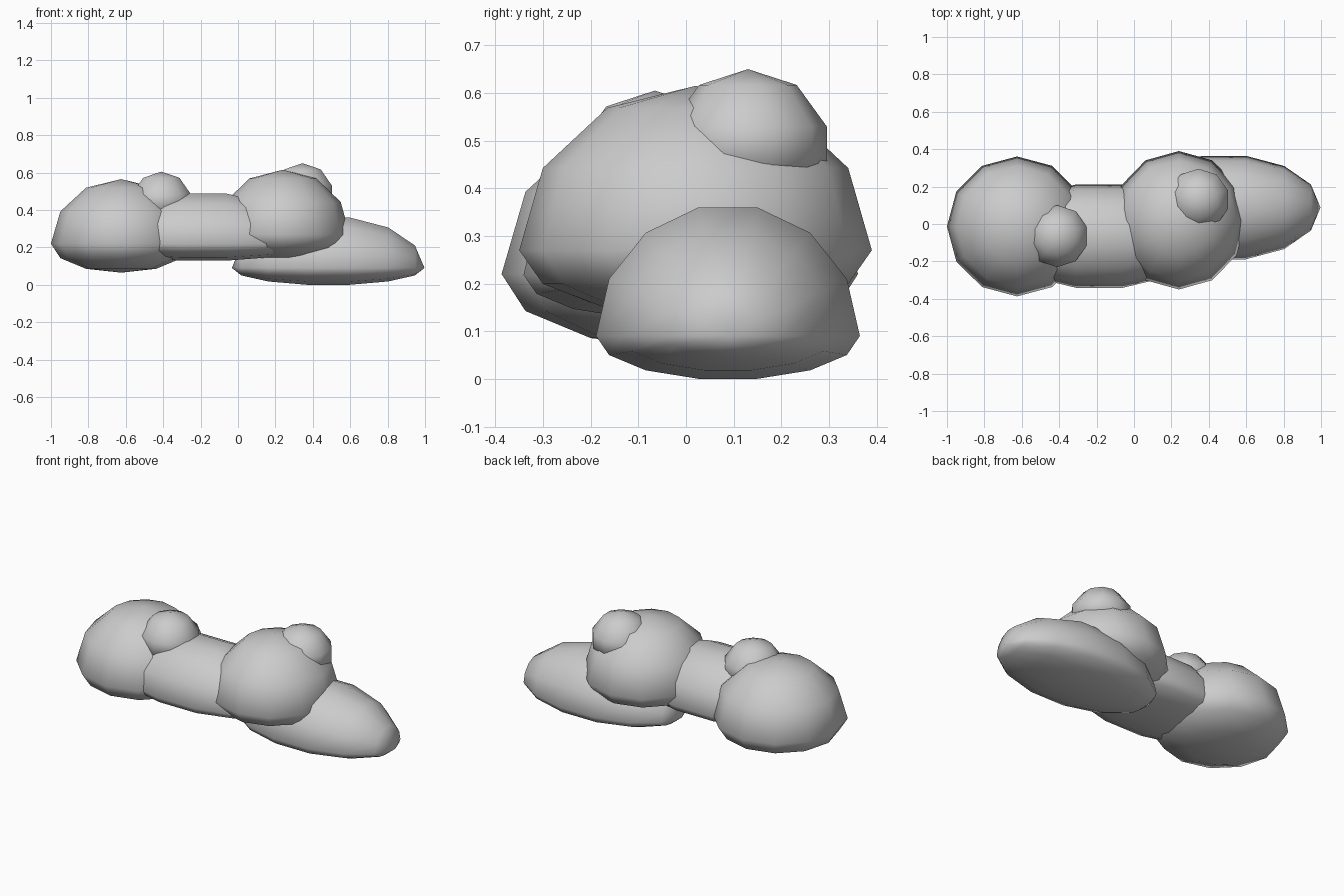
import bpy, bmesh, math
from mathutils import Matrix

if "Cube" in bpy.data.objects:
    bpy.data.objects.remove(bpy.data.objects["Cube"])


def lump(name, centre, radii, lower, segments, axis="Z"):
    """Low-poly ellipsoid whose lower half is squashed to depth factor `lower`."""
    bm = bmesh.new()
    bmesh.ops.create_uvsphere(bm, u_segments=segments, v_segments=segments // 2, radius=1)
    if axis == "X":
        bmesh.ops.rotate(bm, verts=bm.verts, matrix=Matrix.Rotation(math.pi / 2, 3, "Y"))
    for v in bm.verts:
        v.co.x *= radii[0]
        v.co.y *= radii[1]
        v.co.z *= radii[2] * (lower if v.co.z < 0 else 1)
    for f in bm.faces:
        f.smooth = True
    mesh = bpy.data.meshes.new(name)
    bm.to_mesh(mesh)
    bm.free()
    obj = bpy.data.objects.new(name, mesh)
    obj.location = centre
    bpy.context.collection.objects.link(obj)
    return obj


# Large rounded masses
lump("left_mound", (-0.625, -0.013, 0.22), (0.375, 0.374, 0.345), 0.45, 12)
lump("right_mound", (0.24, 0.02, 0.27), (0.357, 0.37, 0.345), 0.41, 12)

# Long lying masses, poles along x
lump("middle_bridge", (-0.185, -0.065, 0.218), (0.565, 0.283, 0.283), 0.33, 14, "X")
lump("low_slab", (0.482, 0.088, 0.09), (0.515, 0.284, 0.284), 0.333, 14, "X")

# Small bumps on top
for name, centre in (("left_bump", (-0.41, -0.065, 0.431)),
                     ("right_bump", (0.345, 0.13, 0.476))):
    lump(name, centre, (0.174, 0.174, 0.174), 0.45, 10)
